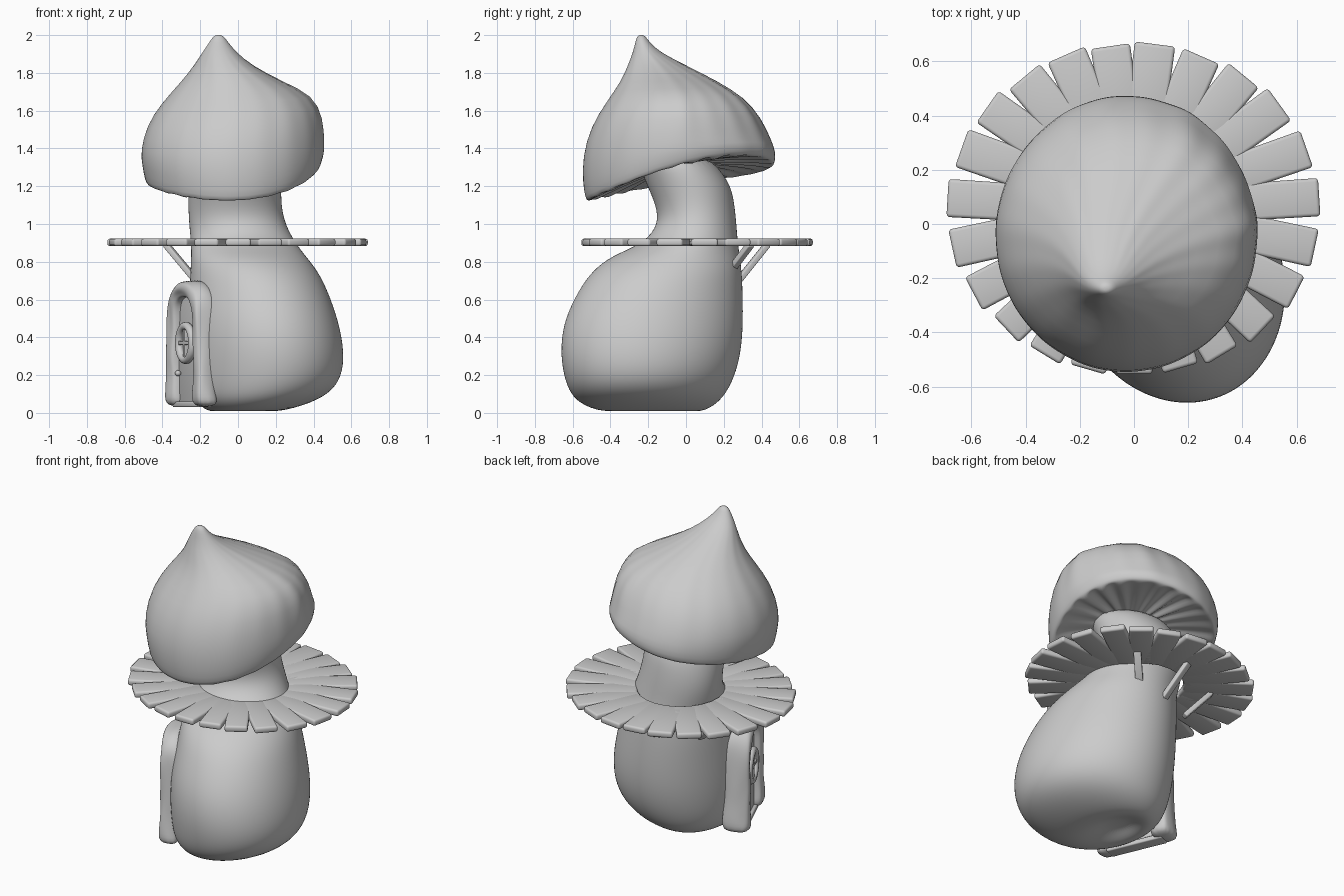
import bpy, bmesh, math, random
from mathutils import Matrix, Vector

if "Cube" in bpy.data.objects:
    bpy.data.objects.remove(bpy.data.objects["Cube"])
random.seed(4)


def finish(name, bm, subsurf=0, angle=None):
    bmesh.ops.recalc_face_normals(bm, faces=bm.faces)
    me = bpy.data.meshes.new(name)
    bm.to_mesh(me)
    bm.free()
    ob = bpy.data.objects.new(name, me)
    bpy.context.collection.objects.link(ob)
    for p in me.polygons:
        p.use_smooth = True
    if subsurf:
        m = ob.modifiers.new("smooth", 'SUBSURF')
        m.levels = m.render_levels = subsurf
    if angle:
        bpy.ops.object.select_all(action='DESELECT')
        ob.select_set(True)
        bpy.context.view_layer.objects.active = ob
        bpy.ops.object.shade_smooth_by_angle(angle=math.radians(angle))
    return ob


def skin(bm, loops):
    n = len(loops[0])
    for a, b in zip(loops, loops[1:]):
        for i in range(n):
            j = (i + 1) % n
            bm.faces.new((a[i], a[j], b[j], b[i]))
    bm.faces.new(loops[0])
    bm.faces.new(loops[-1])


def loft(name, rings, seg, subsurf, wobble=None, shear=0):
    """Rings are z, xmin, xmax, ymin, ymax and optional slopes in x and y."""
    bm = bmesh.new()
    loops = []
    for k, r in enumerate(rings):
        z, x0, x1, y0, y1 = r[:5]
        sx, sy = r[5:7] if len(r) > 5 else (0, 0)
        phase = shear * min(1, max(0, (0.95 - z) / 0.3))
        loop = []
        for i in range(seg):
            a = math.tau * i / seg
            s, dz = wobble(k, i, a) if wobble else (1, 0)
            dx, dy = (x1 - x0) / 2 * math.cos(a) * s, (y1 - y0) / 2 * math.sin(a + phase) * s
            loop.append(bm.verts.new(((x0 + x1) / 2 + dx, (y0 + y1) / 2 + dy,
                                      z + sx * dx + sy * dy + dz)))
        loops.append(loop)
    skin(bm, loops)
    return finish(name, bm, subsurf)


def box(name, size, mat, bevel=0.01, taper=1.0):
    bm = bmesh.new()
    bmesh.ops.create_cube(bm, size=1)
    for v in bm.verts:
        v.co = Vector(v.co[i] * size[i] for i in range(3))
        if v.co.x < 0:
            v.co.y *= taper
    bmesh.ops.bevel(bm, geom=bm.edges[:], offset=bevel, segments=3, profile=0.5, affect='EDGES')
    bm.transform(mat)
    return finish(name, bm, angle=40)


# Leaning bulbous stalk
loft("stalk", [
    (0.045, -0.05, 0.06, -0.20, -0.08), (0.02, -0.09, 0.12, -0.30, 0.0),
    (0.0, -0.15, 0.20, -0.44, 0.08), (0.05, -0.22, 0.39, -0.57, 0.17),
    (0.12, -0.25, 0.51, -0.625, 0.225), (0.22, -0.262, 0.56, -0.655, 0.27),
    (0.35, -0.267, 0.562, -0.668, 0.298), (0.50, -0.265, 0.53, -0.645, 0.305),
    (0.65, -0.258, 0.475, -0.57, 0.302), (0.75, -0.253, 0.425, -0.50, 0.297),
    (0.83, -0.25, 0.36, -0.40, 0.287), (0.90, -0.25, 0.305, -0.22, 0.275),
    (1.0, -0.26, 0.25, -0.145, 0.268), (1.1, -0.265, 0.23, -0.16, 0.258),
    (1.2, -0.26, 0.23, -0.205, 0.24), (1.29, -0.26, 0.23, -0.24, 0.18),
    (1.37, -0.25, 0.21, -0.28, 0.10)], 32, 2, shear=-0.12)


# Tilted pointed cap with gills underneath
def cap_wobble(k, i, a):
    lift = 0.03 * (1 + math.cos(2 * (a - 0.35))) * min(k / 5, 1) * (k < 8)
    if k < 5:
        gill = (0.012 if i % 4 < 2 else -0.012) * (0.6 + 0.4 * math.sin(5 * a)) * (k > 0)
        return 1, gill + lift
    amp = 0.006 if k < 9 else 0.02 if k < 13 else 0
    amp *= 0.3 + 0.7 * max(0, math.cos(a - 0.8))
    return 1 + amp * (0.5 * math.sin(7 * a + 1) + 0.3 * math.sin(13 * a) + 0.4 * math.sin(19 * a)), lift


loft("cap", [
    (1.31, -0.10, 0.06, -0.11, 0.02, 0.1, 0.2), (1.29, -0.22, 0.18, -0.24, 0.16, 0.1, 0.2),
    (1.265, -0.33, 0.28, -0.36, 0.28, 0.11, 0.2), (1.24, -0.42, 0.37, -0.45, 0.38, 0.11, 0.2),
    (1.222, -0.465, 0.415, -0.50, 0.43, 0.11, 0.2), (1.210, -0.48, 0.432, -0.52, 0.458, 0.11, 0.2),
    (1.226, -0.492, 0.443, -0.533, 0.472, 0.11, 0.19), (1.29, -0.507, 0.454, -0.546, 0.476, 0.07, 0.16),
    (1.40, -0.517, 0.457, -0.548, 0.453, 0.03, 0.09), (1.54, -0.483, 0.445, -0.503, 0.40, 0.04, 0.05),
    (1.66, -0.405, 0.395, -0.418, 0.31, 0.05, 0.03), (1.755, -0.298, 0.23, -0.343, 0.17),
    (1.84, -0.232, 0.07, -0.307, 0.0), (1.91, -0.187, -0.01, -0.28, -0.14),
    (1.965, -0.15, -0.055, -0.268, -0.195), (1.995, -0.13, -0.075, -0.258, -0.215),
    (2.001, -0.11, -0.095, -0.243, -0.23)], 96, 1, cap_wobble)

# Balcony of radial planks that merge towards the middle
for i in range(23):
    a = math.radians(4 + i * 360 / 23) + random.uniform(-0.01, 0.01)
    r = 0.69 * 0.61 / math.hypot(0.61 * math.cos(a), 0.69 * math.sin(a)) + random.uniform(-0.006, 0.004)
    length = r - 0.25
    m = (Matrix.Translation((0, 0.055, 0.903))
         @ Matrix.Rotation(a, 4, 'Z') @ Matrix.Translation((0.25 + length / 2, 0, 0)))
    box("plank_%02d" % i, (length, random.uniform(0.143, 0.152) * (0.96 + 0.04 * math.sin(a)), 0.039),
        m, 0.013, 0.96)

# Slanted braces under the balcony
for i, (p, q) in enumerate([((0.13, 0.21, 0.72), (0.26, 0.34, 0.89)),
                            ((0.01, 0.27, 0.69), (-0.05, 0.43, 0.89)),
                            ((-0.23, 0.18, 0.71), (-0.38, 0.24, 0.89))]):
    p, q = Vector(p), Vector(q)
    m = Matrix.Translation((p + q) / 2) @ (q - p).to_track_quat('X', 'Z').to_matrix().to_4x4()
    box("brace_%d" % i, ((q - p).length, 0.045, 0.03), m, 0.006)

# Door space: x runs across the door, y points outward, z is up
u, n = Vector((-0.39, 0.92, 0)), Vector((-0.92, -0.39, 0))
DOOR = Matrix(((u.x, n.x, 0, -0.26), (u.y, n.y, 0, -0.27), (0, 0, 1, 0), (0, 0, 0, 1)))

# Rough arched door frame
half = [(0.187, 0.03, 0.075), (0.187, 0.10, 0.062), (0.183, 0.20, 0.053), (0.178, 0.30, 0.053),
        (0.175, 0.42, 0.048), (0.168, 0.53, 0.05), (0.15, 0.605, 0.052), (0.09, 0.65, 0.05),
        (0.0, 0.66, 0.047)]
path = [(-x, z, w) for x, z, w in half] + half[-2::-1]
bm = bmesh.new()
loops = []
for k, (x, z, w) in enumerate(path):
    a, b = path[max(k - 1, 0)], path[min(k + 1, len(path) - 1)]
    t = Vector((b[0] - a[0], 0, b[1] - a[1])).normalized()
    side = Vector((t.z, 0, -t.x))
    back = 0.025 * (x > 0.05)
    loop = []
    for i in range(12):
        c, s = math.cos(math.tau * i / 12), math.sin(math.tau * i / 12)
        sq = lambda v: math.copysign(abs(v) ** 0.6, v)
        f = 1 + random.uniform(-0.2, 0.12)
        loop.append(bm.verts.new(Vector((x, -0.01 - back, z)) + side * w * f * sq(c)
                                 + Vector((0, (0.063 + back) * f * sq(s), 0))))
    loops.append(loop)
skin(bm, loops)
bm.transform(DOOR)
finish("door_frame", bm, 2)

# Door slab and sill
box("door_slab", (0.33, 0.04, 0.58), DOOR @ Matrix.Translation((0, -0.02, 0.34)), 0.006)
box("door_sill", (0.36, 0.08, 0.03), DOOR @ Matrix.Translation((0, -0.02, 0.045)), 0.008)

# Round window with cross bars, and knob
face = DOOR @ Matrix.Translation((0, 0.018, 0.37))
bpy.ops.mesh.primitive_torus_add(major_radius=0.09, minor_radius=0.022, major_segments=32, minor_segments=10)
ring = bpy.context.object
ring.name = "window_ring"
ring.data.transform(face @ Matrix.Rotation(math.pi / 2, 4, 'X'))
for p in ring.data.polygons:
    p.use_smooth = True
box("window_bar_across", (0.18, 0.025, 0.02), face, 0.004)
box("window_bar_upright", (0.02, 0.025, 0.18), face, 0.004)
bm = bmesh.new()
bmesh.ops.create_uvsphere(bm, u_segments=12, v_segments=8, radius=0.016)
bm.transform(DOOR @ Matrix.Translation((0.115, 0.014, 0.21)))
finish("door_knob", bm)
